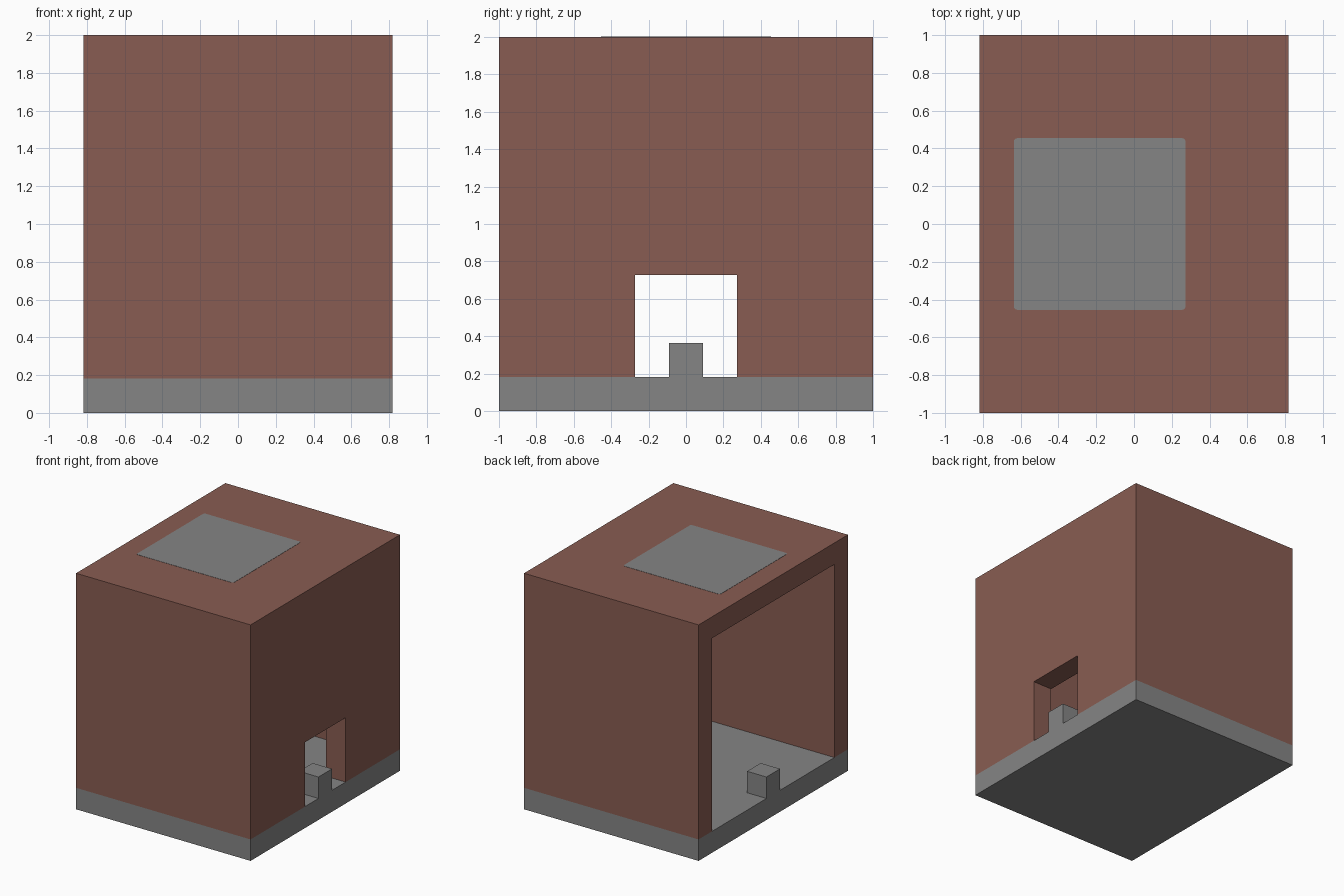
import bpy
import bmesh

if "Cube" in bpy.data.objects:
    bpy.data.objects.remove(bpy.data.objects["Cube"])

U = 1 / 11  # building module: the block is 18 x 22 x 22 modules


def material(name, color):
    mat = bpy.data.materials.new(name)
    mat.use_nodes = True
    mat.diffuse_color = color
    mat.node_tree.nodes["Principled BSDF"].inputs["Base Color"].default_value = color
    return mat


brown = material("reddish brown", (0.25, 0.108, 0.084, 1))
gray = material("stone gray", (0.235, 0.235, 0.235, 1))


def box(name, x, y, z, mat):
    """Box from (min, max) ranges given in modules."""
    bm = bmesh.new()
    bmesh.ops.create_cube(bm, size=1)
    for v in bm.verts:
        v.co = [U * (r[1] if c > 0 else r[0]) for c, r in zip(v.co, (x, y, z))]
    mesh = bpy.data.meshes.new(name)
    bm.to_mesh(mesh)
    bm.free()
    mesh.materials.append(mat)
    obj = bpy.data.objects.new(name, mesh)
    bpy.context.collection.objects.link(obj)
    return obj


def combine(target, tool, operation):
    """Apply a boolean and discard the tool object."""
    mod = target.modifiers.new("boolean", "BOOLEAN")
    mod.operation = operation
    mod.solver = "EXACT"
    mod.object = tool
    bpy.context.view_layer.objects.active = target
    bpy.ops.object.modifier_apply(modifier=mod.name)
    bpy.data.objects.remove(tool)


# Floor slab with a small post at the middle of each open side
floor = box("floor_slab", (-9, 9), (-11, 11), (0, 2), gray)
for side in (-1, 1):
    post = box("post", sorted((7 * side, 9 * side)), (-1, 1), (1, 4), gray)
    combine(floor, post, "UNION")

# Walls and roof: hollow room, wide open on one side, doorway on the other
shell = box("walls_and_roof", (-9, 9), (-11, 11), (2, 22), brown)
combine(shell, box("room_cutter", (-10, 7), (-9, 9), (1, 20), brown), "DIFFERENCE")
combine(shell, box("door_cutter", (6, 10), (-3, 3), (1, 8), brown), "DIFFERENCE")

# Thin roof panel with softened corners
panel = box("roof_panel", (-7, 3), (-5, 5), (21.98, 22.02), gray)
bm = bmesh.new()
bm.from_mesh(panel.data)
corners = [e for e in bm.edges if abs(e.verts[0].co.z - e.verts[1].co.z) > 0.001]
bmesh.ops.bevel(bm, geom=corners, offset=0.2 * U, segments=3, profile=0.5, affect="EDGES")
bm.to_mesh(panel.data)
bm.free()
